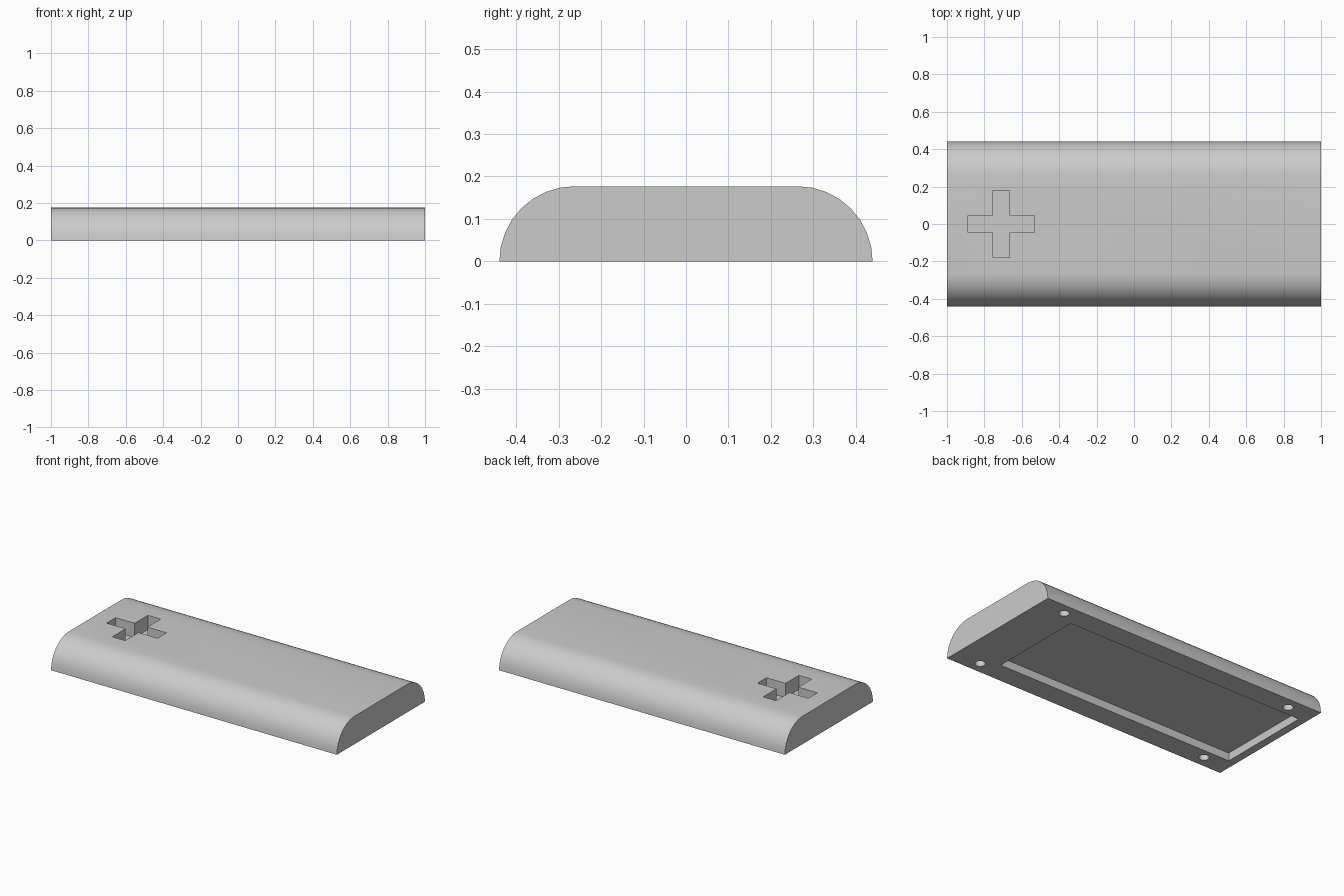
import bpy, bmesh, math
from mathutils import Vector

cube = bpy.data.objects.get("Cube")
if cube:
    bpy.data.objects.remove(cube, do_unlink=True)

HALF_LENGTH, HALF_WIDTH, HEIGHT = 1.0, 0.44, 0.177
ARC_STEPS = 8

grey = bpy.data.materials.new("plain grey")
grey.use_nodes = True
grey.diffuse_color = (0.6, 0.6, 0.6, 1)
grey.node_tree.nodes["Principled BSDF"].inputs["Base Color"].default_value = (0.6, 0.6, 0.6, 1)


def prism(name, outline, sweep):
    """Closed solid made by sweeping an outline along a vector."""
    bm = bmesh.new()
    face = bm.faces.new([bm.verts.new(p) for p in outline])
    swept = bmesh.ops.extrude_face_region(bm, geom=[face])["geom"]
    verts = [g for g in swept if isinstance(g, bmesh.types.BMVert)]
    bmesh.ops.translate(bm, vec=Vector(sweep), verts=verts)
    bmesh.ops.recalc_face_normals(bm, faces=bm.faces)
    mesh = bpy.data.meshes.new(name)
    bm.to_mesh(mesh)
    bm.free()
    mesh.materials.append(grey)
    obj = bpy.data.objects.new(name, mesh)
    bpy.context.collection.objects.link(obj)
    return obj


def select_only(obj):
    bpy.ops.object.select_all(action="DESELECT")
    obj.select_set(True)
    bpy.context.view_layer.objects.active = obj


def cut(target, cutter):
    """Subtract the cutter from the target, then discard it."""
    cutter.hide_render = True
    mod = target.modifiers.new("cut", "BOOLEAN")
    mod.operation, mod.solver, mod.object = "DIFFERENCE", "EXACT", cutter
    select_only(target)
    bpy.ops.object.modifier_apply(modifier=mod.name)
    bpy.data.objects.remove(cutter, do_unlink=True)


# Casing: flat base and flat top joined by quarter-round long sides
arc = [(HALF_WIDTH - HEIGHT + HEIGHT * math.cos(a), HEIGHT * math.sin(a))
       for a in (math.pi / 2 * i / ARC_STEPS for i in range(ARC_STEPS + 1))]
section = arc + [(-y, z) for y, z in reversed(arc)]
casing = prism("casing", [(-HALF_LENGTH, y, z) for y, z in section], (2 * HALF_LENGTH, 0, 0))

# Blind cross-shaped pocket in the top
arm, half, cross_x, cross_depth = 0.178, 0.045, -0.71, 0.09
corner = [(arm, -half), (arm, half), (half, half)]
cross = []
for turn in range(4):
    c, s = round(math.cos(turn * math.pi / 2)), round(math.sin(turn * math.pi / 2))
    cross += [(cross_x + c * x - s * y, s * x + c * y, HEIGHT - cross_depth) for x, y in corner]
cut(casing, prism("cross_cutter", cross, (0, 0, 0.2)))

# Shallow rectangular recess in the underside
x0, x1, y1, recess_depth = -0.95, 0.72, 0.305, 0.05
rect = [(x0, -y1, -0.1), (x1, -y1, -0.1), (x1, y1, -0.1), (x0, y1, -0.1)]
cut(casing, prism("recess_cutter", rect, (0, 0, 0.1 + recess_depth)))

# Four round screw holes in the underside
for sx in (-1, 1):
    for sy in (-1, 1):
        ring = [(sx * 0.82 + 0.03 * math.cos(math.tau * i / 24),
                 sy * 0.367 + 0.03 * math.sin(math.tau * i / 24), -0.1) for i in range(24)]
        cut(casing, prism("hole_cutter", ring, (0, 0, 0.19)))

select_only(casing)
bpy.ops.object.shade_smooth_by_angle(angle=math.radians(30))
